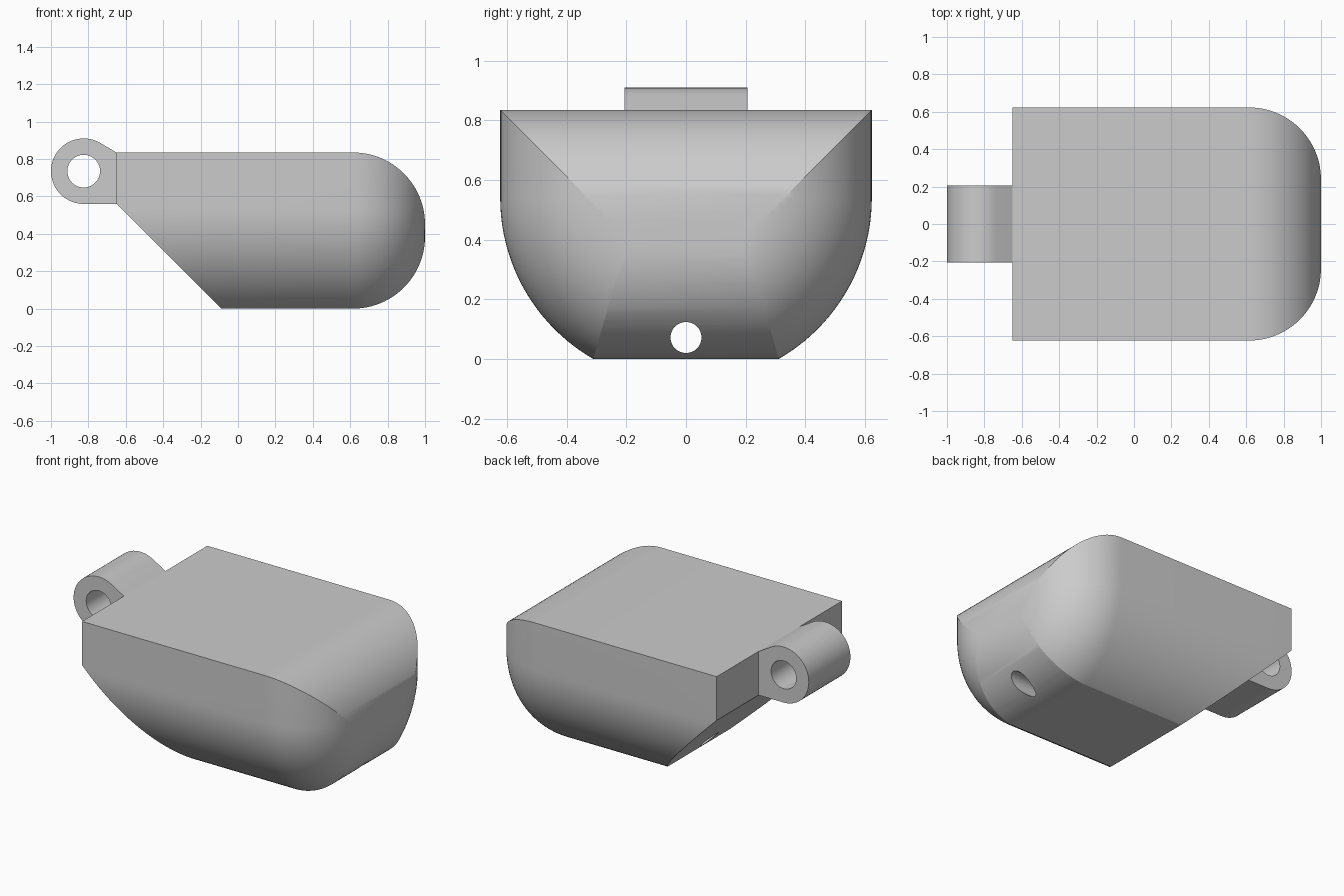
import bpy, bmesh
from math import sin, cos, pi, radians

if "Cube" in bpy.data.objects:
    bpy.data.objects.remove(bpy.data.objects["Cube"])

W, H, R = 0.623, 0.835, 0.385   # half width, height, end rounding radius
ZC = 0.54                       # axis height of the round belly


def finish(bm, name):
    bmesh.ops.recalc_face_normals(bm, faces=bm.faces[:])
    mesh = bpy.data.meshes.new(name)
    bm.to_mesh(mesh)
    bm.free()
    ob = bpy.data.objects.new(name, mesh)
    bpy.context.collection.objects.link(ob)
    return ob


def loft(rings, name):
    bm = bmesh.new()
    loops = [[bm.verts.new(p) for p in ring] for ring in rings]
    n = len(loops[0])
    for a, b in zip(loops, loops[1:]):
        for i in range(n):
            bm.faces.new((a[i], a[(i + 1) % n], b[(i + 1) % n], b[i]))
    bm.faces.new(loops[0])
    bm.faces.new(loops[-1])
    return finish(bm, name)


def arc(cx, cy, r, a0, a1, n):
    angles = [radians(a0 + (a1 - a0) * i / n) for i in range(n + 1)]
    return [(cx + r * cos(a), cy + r * sin(a)) for a in angles]


def prism_y(pts, half, name):
    return loft([[(x, y, z) for x, z in pts] for y in (-half, half)], name)


def boolean(ob, tool, op):
    mod = ob.modifiers.new("cut", 'BOOLEAN')
    mod.operation, mod.solver, mod.object = op, 'EXACT', tool
    bpy.context.view_layer.objects.active = ob
    bpy.ops.object.modifier_apply(modifier=mod.name)
    bpy.data.objects.remove(tool, do_unlink=True)


def smooth(ob):
    bpy.ops.object.select_all(action='DESELECT')
    ob.select_set(True)
    bpy.context.view_layer.objects.active = ob
    bpy.ops.object.shade_smooth_by_angle(angle=radians(20))


# Body: U-shaped section lofted along x with a rounded nose
stations = [(-0.9, W)] + arc(1 - R, W - R, R, 90, 0, 24) + [(1.1, W - R)]
rings = [[(x, y, z) for y, z in [(w, 1.0)] + arc(0, ZC, w, 0, -180, 64) + [(-w, 1.0)]]
         for x, w in stations]
body = loft(rings, "body")

# Side outline trims the top, the nose, the base and the sloping underside
outline = ([(-0.65, 0.56), (-0.65, H)] + arc(1 - R, H - R, R, 90, 0, 24)
           + arc(1 - R, R, R, 0, -90, 24) + [(-0.09, 0)])
boolean(body, prism_y(outline, 1.0, "outline_cutter"), 'INTERSECT')

# Small hole running lengthwise near the base
hole = [[(x, y, z) for y, z in arc(0, 0.072, 0.052, 0, 360, 32)[:-1]] for x in (-1, 1.5)]
boolean(body, loft(hole, "hole_cutter"), 'DIFFERENCE')
smooth(body)

# Hinge eyelet on the left end
EX, EZ, ER = -0.825, 0.735, 0.175
eyelet = prism_y([(-0.65, H)] + arc(EX, EZ, ER, 59.5, 270, 40) + [(-0.65, EZ - ER)],
                 0.207, "hinge_eyelet")
boolean(eyelet, prism_y(arc(EX, EZ, 0.0875, 0, 360, 40)[:-1], 0.5, "pin_cutter"), 'DIFFERENCE')
smooth(eyelet)
